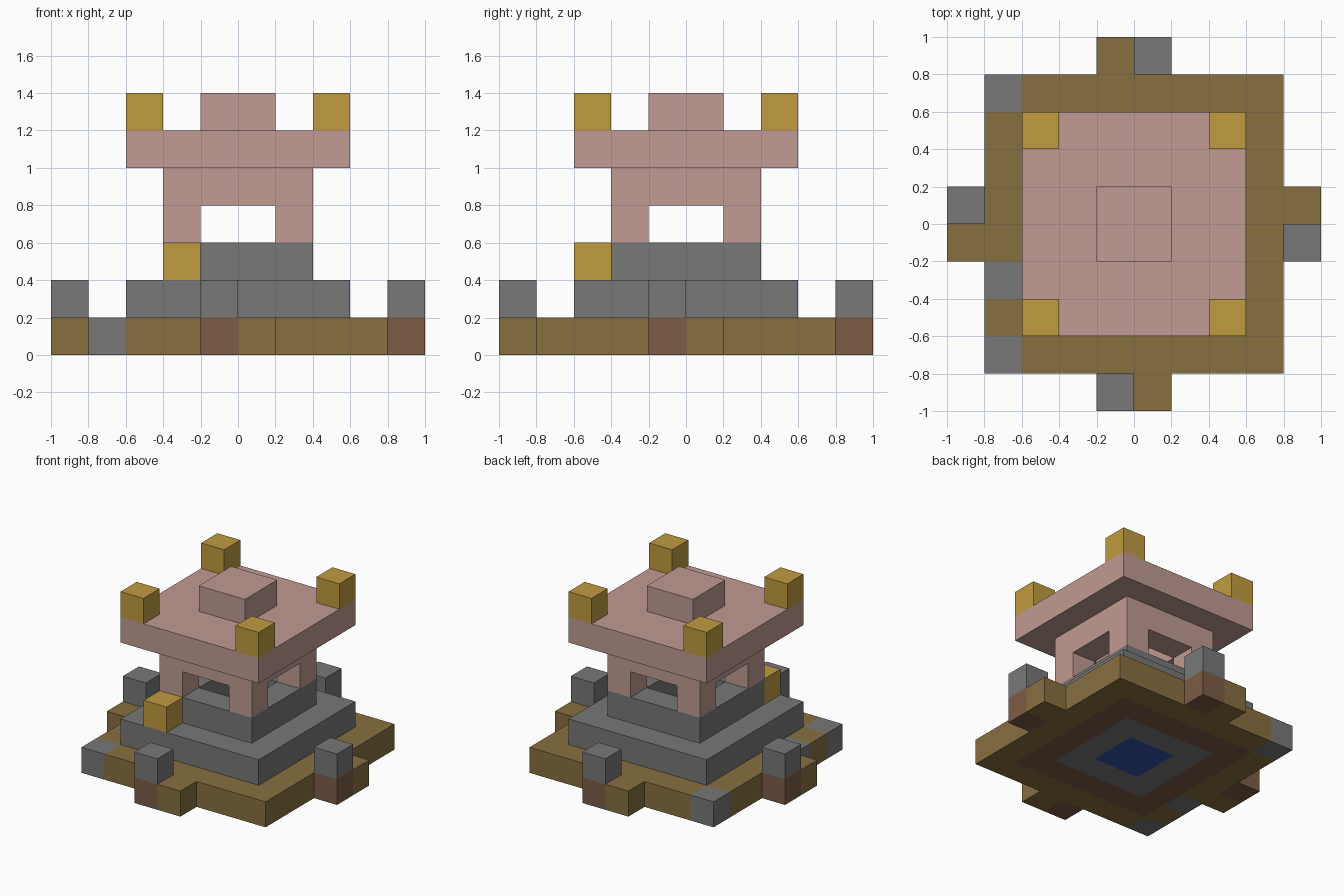
import bpy
import bmesh
from mathutils import Matrix, Vector

U = 0.2  # one block

cube = bpy.data.objects.get("Cube")
if cube:
    bpy.data.objects.remove(cube, do_unlink=True)


def linear(v):
    v /= 255
    return v / 12.92 if v <= 0.04045 else ((v + 0.055) / 1.055) ** 2.4


def material(name, *rgb):
    mat = bpy.data.materials.new(name)
    mat.use_nodes = True
    colour = [linear(c) for c in rgb] + [1]
    mat.diffuse_color = colour
    for node in mat.node_tree.nodes:
        if node.type == 'BSDF_PRINCIPLED':
            node.inputs["Base Color"].default_value = colour
            node.inputs["Roughness"].default_value = 1
    return mat


stone = material("stone grey", 120, 120, 120)
olive = material("olive ground", 135, 112, 64)
earth = material("earth brown", 125, 92, 70)
pink = material("pale pink", 193, 155, 147)
gold = material("lantern gold", 192, 156, 64)
water = material("water blue", 52, 84, 172)


def finish(name, bm, *mats):
    bmesh.ops.recalc_face_normals(bm, faces=bm.faces)
    mesh = bpy.data.meshes.new(name)
    bm.to_mesh(mesh)
    bm.free()
    for mat in mats:
        mesh.materials.append(mat)
    obj = bpy.data.objects.new(name, mesh)
    bpy.context.collection.objects.link(obj)
    return obj


def block(name, mat, x, y, z, width=1, height=1):
    """Square block centred on x, y with its base at z, all in block units."""
    bm = bmesh.new()
    size = Vector((width, width, height)) * U
    place = Matrix.Translation(Vector((x, y, z + height / 2)) * U)
    bmesh.ops.create_cube(bm, size=1, matrix=place @ Matrix.Diagonal(size).to_4x4())
    return finish(name, bm, mat)


def square_ring(name, mat, outer, inner, z):
    """Hollow square course, one block high."""
    bm = bmesh.new()
    section = [(outer, z), (outer, z + 1), (inner, z + 1), (inner, z)]
    corners = [(-1, -1), (1, -1), (1, 1), (-1, 1)]
    loops = [[bm.verts.new(Vector((sx * r, sy * r, h)) * U) for r, h in section]
             for sx, sy in corners]
    for i in range(4):
        a, b = loops[i - 1], loops[i]
        for j in range(4):
            bm.faces.new((a[j - 1], a[j], b[j], b[j - 1]))
    return finish(name, bm, mat)


# Ground slab: concentric bands of colour with three stone paving cells
paving = [(-3.5, 3.5), (-3.5, -1.5), (-3.5, -3.5)]


def ground_colour(face):
    p = face.calc_center_median() / U
    n = face.normal
    if abs(n.z) < 0.5:
        p -= n / 2
    if any(abs(p.x - x) + abs(p.y - y) < 0.1 for x, y in paving):
        return 1
    band = max(abs(p.x), abs(p.y))
    return 0 if band > 3 else 2 if band > 2 else 1 if band > 1 else 3


bm = bmesh.new()
bmesh.ops.create_grid(bm, x_segments=8, y_segments=8, size=4 * U)
top = bmesh.ops.extrude_face_region(bm, geom=bm.faces[:], use_keep_orig=True)["geom"]
bmesh.ops.translate(bm, vec=(0, 0, U), verts=[v for v in top if isinstance(v, bmesh.types.BMVert)])
bmesh.ops.recalc_face_normals(bm, faces=bm.faces)
bm.normal_update()
for face in bm.faces:
    face.material_index = ground_colour(face)
finish("ground_slab", bm, olive, stone, earth, water)

# Entrance step and capped post on each side, turned about the centre
for side, (dx, dy) in {"front": (0, -1), "left": (1, 0), "back": (0, 1), "right": (-1, 0)}.items():
    def edge(along):
        return dx * 4.5 - dy * along, dy * 4.5 + dx * along
    block(side + "_step", olive, *edge(0.5), 0)
    block(side + "_post_base", earth, *edge(-0.5), 0)
    block(side + "_post_cap", stone, *edge(-0.5), 1)

# Stepped well with water inside
square_ring("lower_well_step", stone, 3, 1, 1)
square_ring("upper_well_step", stone, 2, 1, 2)
block("well_water", water, 0, 0, 1, width=2)
block("step_lantern", gold, -1.5, -2.5, 2)

# Pillars and roof lanterns at the four corners
for sx, x_name in ((1, "left"), (-1, "right")):
    for sy, y_name in ((-1, "front"), (1, "back")):
        corner = y_name + "_" + x_name
        block(corner + "_pillar", pink, sx * 1.5, sy * 1.5, 3)
        block(corner + "_lantern", gold, sx * 2.5, sy * 2.5, 6)

# Lintel, roof and cap
square_ring("lintel", pink, 2, 1, 4)
block("roof", pink, 0, 0, 5, width=6)
block("roof_cap", pink, 0, 0, 6, width=2)
